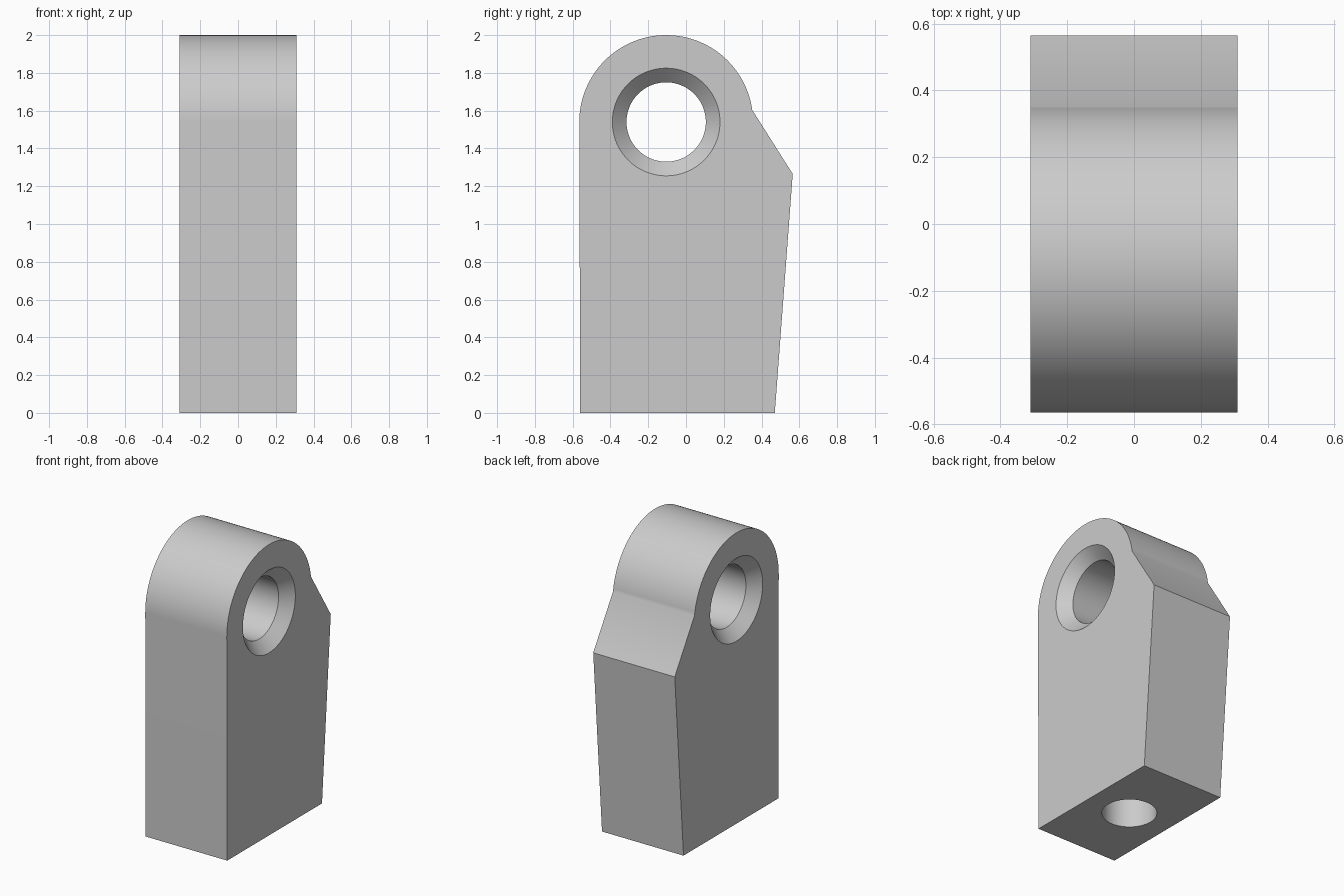
import bpy
import bmesh
import math

cube = bpy.data.objects.get("Cube")
if cube:
    bpy.data.objects.remove(cube, do_unlink=True)

HALF_WIDTH = 0.31
EYE_Y, EYE_Z, EYE_R = -0.105, 1.54, 0.46

grey = bpy.data.materials.new("light_grey")
grey.use_nodes = True
colour = (0.6, 0.6, 0.6, 1)
grey.diffuse_color = colour
grey.node_tree.nodes["Principled BSDF"].inputs["Base Color"].default_value = colour


def add_object(name, bm):
    bmesh.ops.recalc_face_normals(bm, faces=bm.faces[:])
    mesh = bpy.data.meshes.new(name)
    bm.to_mesh(mesh)
    bm.free()
    mesh.materials.append(grey)
    obj = bpy.data.objects.new(name, mesh)
    bpy.context.collection.objects.link(obj)
    return obj


def lathe(name, profile, axis, centre, steps=96):
    """Closed solid of revolution from (distance along axis, radius) rings."""
    bm = bmesh.new()
    rings = []
    for along, radius in profile:
        ring = []
        for i in range(steps):
            a = 2 * math.pi * i / steps
            u, v = radius * math.cos(a), radius * math.sin(a)
            co = (along, u, v) if axis == "X" else (u, v, along)
            ring.append(bm.verts.new([p + c for p, c in zip(co, centre)]))
        rings.append(ring)
    for low, high in zip(rings, rings[1:]):
        for i in range(steps):
            j = (i + 1) % steps
            bm.faces.new((low[i], low[j], high[j], high[i]))
    bm.faces.new(rings[0])
    bm.faces.new(rings[-1])
    return add_object(name, bm)


# Lug body: side profile with a rounded eye, extruded across the width
outline = [(-0.56, 0), (0.47, 0), (0.565, 1.265)]
start, end, count = math.radians(8), math.pi, 64
for k in range(count + 1):
    a = start + (end - start) * k / count
    outline.append((EYE_Y + EYE_R * math.cos(a), EYE_Z + EYE_R * math.sin(a)))
bm = bmesh.new()
side = bm.faces.new([bm.verts.new((-HALF_WIDTH, y, z)) for y, z in outline])
extruded = bmesh.ops.extrude_face_region(bm, geom=[side])["geom"]
bmesh.ops.translate(bm, vec=(2 * HALF_WIDTH, 0, 0),
                    verts=[v for v in extruded if isinstance(v, bmesh.types.BMVert)])
body = add_object("lug_body", bm)

# Cross bore with a chamfer at both mouths, and a blind bore in the base
BORE, MOUTH = 0.21, 0.285
CHAMFER, EXTRA = MOUTH - BORE, 0.02
inner, outer = HALF_WIDTH - CHAMFER, HALF_WIDTH + EXTRA
cutters = [
    lathe("eye_bore_cutter",
          [(-outer, MOUTH + EXTRA), (-inner, BORE), (inner, BORE), (outer, MOUTH + EXTRA)],
          "X", (0, EYE_Y, EYE_Z)),
    lathe("base_bore_cutter", [(-0.1, 0.172), (0.8, 0.172)], "Z", (0, -0.045, 0)),
]
for cutter in cutters:
    cutter.hide_render = True
    mod = body.modifiers.new(cutter.name, "BOOLEAN")
    mod.operation = "DIFFERENCE"
    mod.solver = "EXACT"
    mod.object = cutter

# Apply the cuts, remove the cutters, smooth the curved faces
bpy.ops.object.select_all(action="DESELECT")
body.select_set(True)
bpy.context.view_layer.objects.active = body
for cutter in cutters:
    bpy.ops.object.modifier_apply(modifier=cutter.name)
    bpy.data.objects.remove(cutter, do_unlink=True)
bpy.ops.object.shade_smooth_by_angle(angle=math.radians(30))
